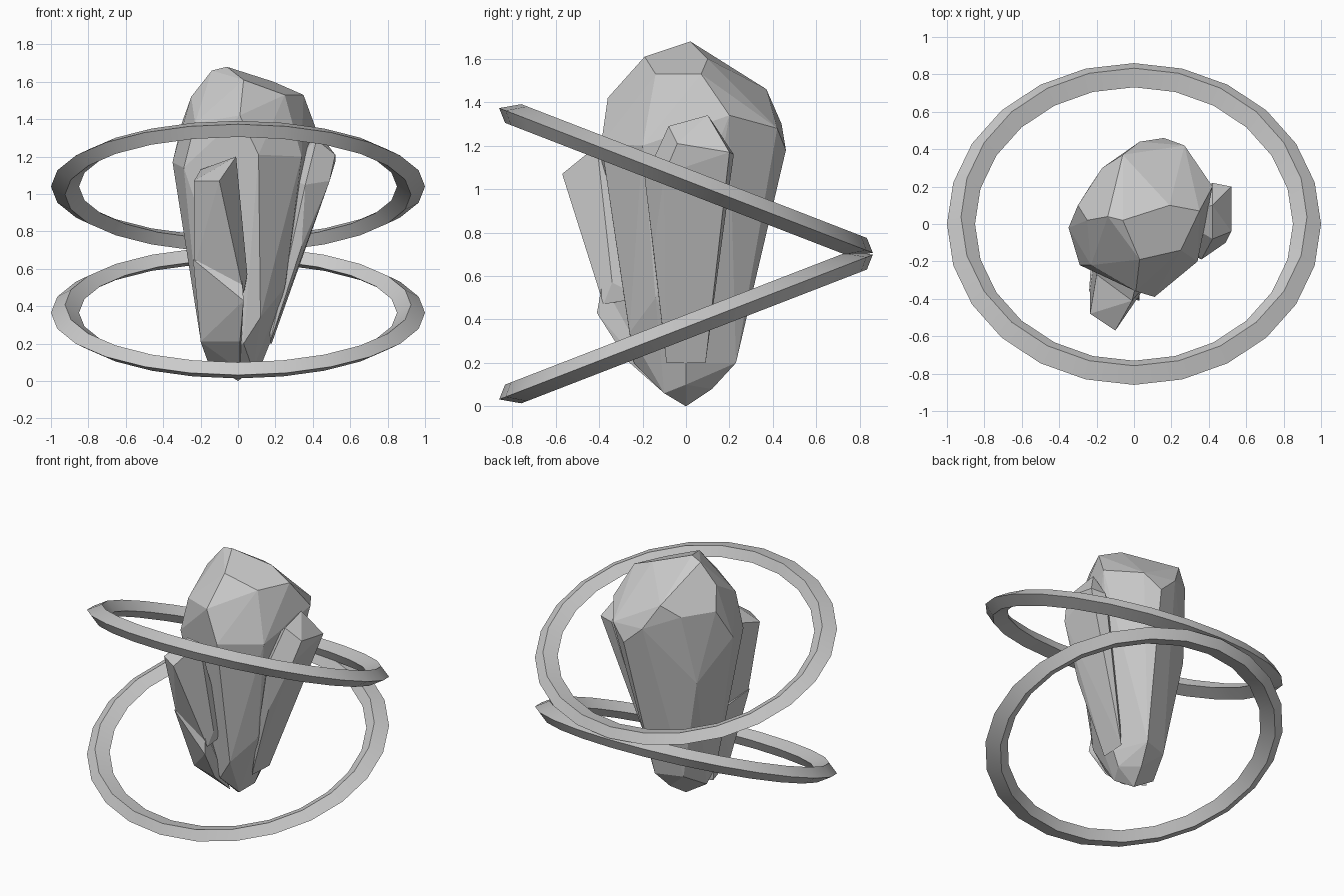
import bpy
import bmesh
import math

# Remove the default object
default_cube = bpy.data.objects.get("Cube")
if default_cube:
    bpy.data.objects.remove(default_cube, do_unlink=True)


def make_material(name, colour):
    material = bpy.data.materials.new(name)
    material.use_nodes = True
    material.diffuse_color = colour
    material.node_tree.nodes["Principled BSDF"].inputs["Base Color"].default_value = colour
    return material


stone_grey = make_material("stone grey", (0.6, 0.6, 0.6, 1))


def finish(name, bm):
    """Turn a bmesh into a grey object."""
    bmesh.ops.recalc_face_normals(bm, faces=bm.faces)
    mesh = bpy.data.meshes.new(name)
    bm.to_mesh(mesh)
    bm.free()
    mesh.materials.append(stone_grey)
    obj = bpy.data.objects.new(name, mesh)
    bpy.context.scene.collection.objects.link(obj)
    return obj


def faceted_crystal(name, corners):
    """Wrap the corner points in a convex faceted solid."""
    bm = bmesh.new()
    for corner in corners:
        bm.verts.new(corner)
    bmesh.ops.convex_hull(bm, input=list(bm.verts), use_existing_faces=False)
    loose = [v for v in bm.verts if not v.link_faces]
    bmesh.ops.delete(bm, geom=loose, context="VERTS")
    bmesh.ops.dissolve_limit(bm, angle_limit=math.radians(4),
                             verts=list(bm.verts), edges=list(bm.edges))
    return finish(name, bm)


def tilted_ring(name, height, tilt, segments=24):
    """Oval ring with a diamond section; tilt is +1 or -1 for the raised end."""
    outer, middle, inner = 1, 0.925, 0.85
    depth, rise = 0.86, 0.333
    lean, half_thickness = 0.0375, 0.043
    section = [(outer, 0), (middle, 1), (inner, 0), (middle, -1)]
    bm = bmesh.new()
    loops = []
    for i in range(segments):
        angle = math.tau * i / segments
        across, along = math.cos(angle), math.sin(angle)
        loops.append([
            bm.verts.new((radius * across,
                          depth * radius * along + tilt * lean * side,
                          height - tilt * rise * radius * along + half_thickness * side))
            for radius, side in section])
    for i, loop in enumerate(loops):
        following = loops[(i + 1) % segments]
        for j in range(len(section)):
            k = (j + 1) % len(section)
            bm.faces.new((loop[j], following[j], following[k], loop[k]))
    ring = finish(name, bm)
    bpy.ops.object.select_all(action="DESELECT")
    ring.select_set(True)
    bpy.context.view_layer.objects.active = ring
    bpy.ops.object.shade_smooth_by_angle(angle=math.radians(30))
    return ring


# Main crystal: domed crown, broad shoulder and tapered foot
crown = [
    (-.06, .02, 1.68), (-.14, .04, 1.66), (.03, -.19, 1.61), (-.25, .02, 1.52),
    (-.3, .1, 1.38), (-.06, .37, 1.46), (.19, .1, 1.6), (.35, .07, 1.53),
    (.25, -.14, 1.53), (.01, -.36, 1.42), (-.23, -.22, 1.38), (-.17, .3, 1.38),
]
shoulder = [
    (.27, .42, 1.28), (.16, .46, 1.18), (.03, .44, 1.3), (.42, .2, 1.34),
    (-.35, -.02, 1.17), (-.29, -.22, 1.14), (.11, -.39, 1.21), (.34, -.2, 1.2),
    (-.23, .21, .9),
]
foot = [
    (0, 0, 0), (-.16, 0, .1), (-.2, -.05, .22), (.13, 0, .1), (.17, 0, .2),
    (.04, .12, .08), (.08, .23, .2), (-.1, .17, .2), (.03, -.24, .2),
    (.08, -.1, .06), (.12, -.26, .34), (.25, -.14, .5),
]
faceted_crystal("main_crystal", crown + shoulder + foot)

# Broad side shard on the model's left
faceted_crystal("side_shard", [
    (.42, -.08, 1.29), (.42, .1, 1.34), (.52, .2, 1.17), (.52, -.04, 1.21),
    (.49, -.1, 1.07), (.36, -.19, 1.05), (.42, .22, 1.16), (.34, -.15, .72),
    (.17, -.09, .2), (.18, .09, .2), (.2, .05, 1.1),
])

# Tall shard leaning out of the front
faceted_crystal("front_shard", [
    (-.1, -.57, 1.07), (-.235, -.48, 1.07), (-.01, -.41, 1.2), (-.2, -.27, 1.13),
    (-.235, -.34, .6), (.03, -.38, .47), (.05, -.34, .57), (-.2, -.1, .6),
    (.04, -.2, .5),
])

# Low shard at the foot of the front
faceted_crystal("low_front_shard", [
    (-.24, -.36, .65), (.02, -.385, .57), (.03, -.41, .43), (.01, -.27, .21),
    (-.2, -.2, .21), (-.16, -.07, .1), (.01, -.1, .06), (-.22, -.05, .6),
])

# Two rings that lean apart towards the front
tilted_ring("upper_ring", 1.04, 1)
tilted_ring("lower_ring", 0.365, -1)
